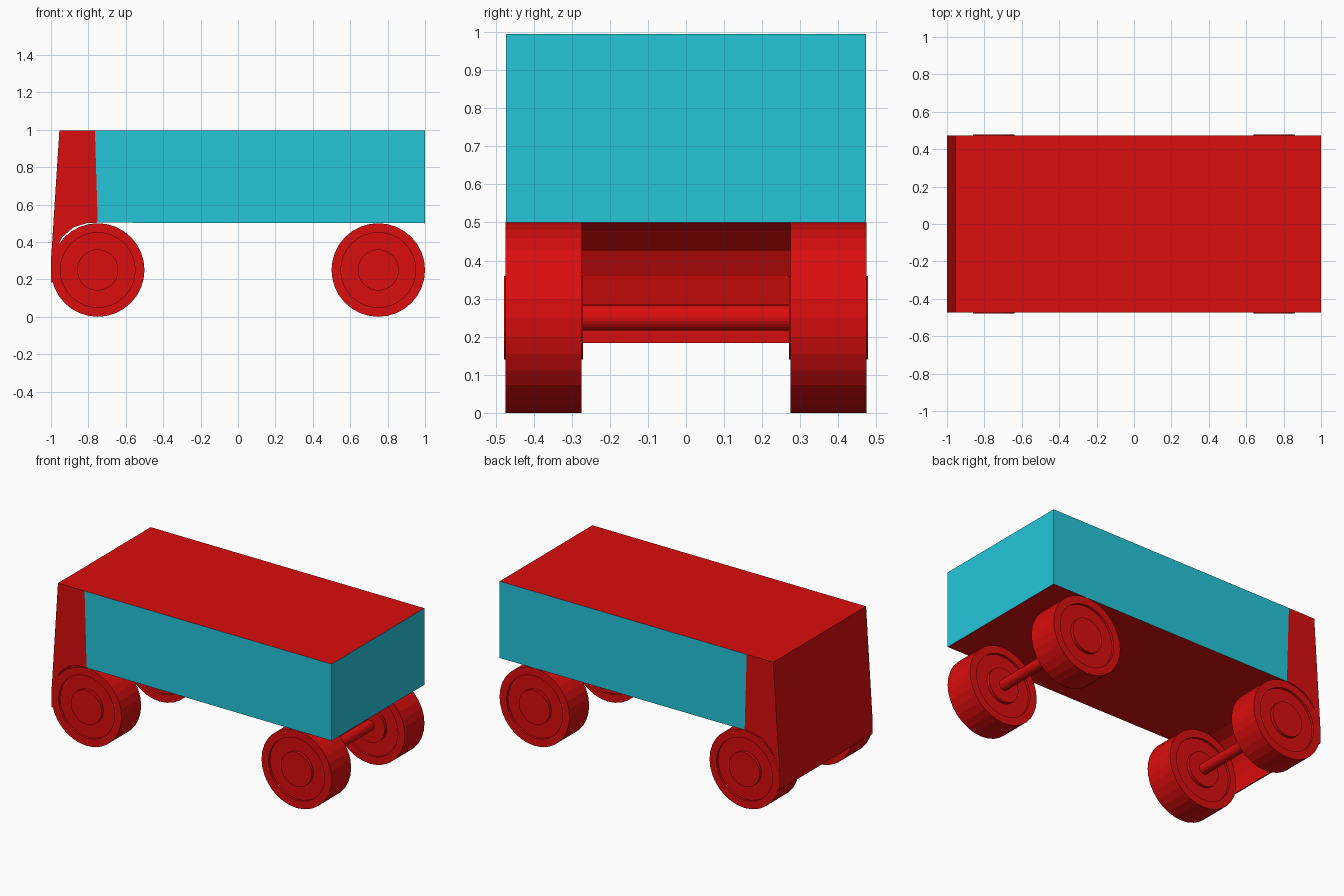
import bpy, bmesh, math
from mathutils import Vector

if "Cube" in bpy.data.objects:
    bpy.data.objects.remove(bpy.data.objects["Cube"])


def material(name, col):
    m = bpy.data.materials.new(name)
    m.diffuse_color = (*col, 1)
    m.use_nodes = True
    m.node_tree.nodes["Principled BSDF"].inputs["Base Color"].default_value = m.diffuse_color
    return m


red = material("red paint", (0.70, 0.004, 0.004))
cyan = material("cyan panel", (0.019, 0.56, 0.70))


def finish(name, bm, mats, smooth=None):
    bmesh.ops.recalc_face_normals(bm, faces=bm.faces[:])
    me = bpy.data.meshes.new(name)
    bm.to_mesh(me)
    bm.free()
    for m in mats:
        me.materials.append(m)
    ob = bpy.data.objects.new(name, me)
    bpy.context.collection.objects.link(ob)
    return ob


# Body: side profile (x, z) split into a long cargo part and a sloped tail over the wheel arch
W = 0.473
profile = [(1, 0.5), (1, 0.995), (-0.765, 0.995), (-0.75, 0.503),
           (-0.955, 0.995), (-1, 0.30), (-1, 0.183), (-0.992, 0.183), (-0.99, 0.285),
           (-0.972, 0.36), (-0.94, 0.425), (-0.88, 0.478), (-0.81, 0.50)]
cargo = [0, 1, 2, 3]
tail = [2, 4, 5, 6, 7, 8, 9, 10, 11, 12, 3]
outline = [0, 1] + tail
bm = bmesh.new()
near = [bm.verts.new((x, -W, z)) for x, z in profile]
far = [bm.verts.new((x, W, z)) for x, z in profile]
for side in (near, far):
    bm.faces.new([side[i] for i in cargo]).material_index = 1
    bm.faces.new([side[i] for i in tail])
for a, b in zip(outline, outline[1:] + outline[:1]):
    f = bm.faces.new([near[a], near[b], far[b], far[a]])
    f.material_index = 1 if (a, b) == (0, 1) else 0
finish("body", bm, [red, cyan])


# Turned parts: profile of (radius, y) spun around the y axis
def lathe(name, pts, x, z, n):
    bm = bmesh.new()
    rings = []
    for r, y in pts:
        rings.append([bm.verts.new((x + r * math.sin(2 * math.pi * i / n), y,
                                    z + r * math.cos(2 * math.pi * i / n))) for i in range(n)])
    for p, q in zip(rings, rings[1:]):
        for i in range(n):
            j = (i + 1) % n
            bm.faces.new([p[i], p[j], q[j], q[i]])
    bm.faces.new(rings[0])
    bm.faces.new(rings[-1])
    return finish(name, bm, [red])


# Wheels with a recessed disc and a raised hub on both faces, joined by axles
half = [(0.11, 0.104), (0.11, 0.085), (0.20, 0.085), (0.20, 0.10), (0.25, 0.10)]
wheel = half + [(r, -y) for r, y in reversed(half)]
for x, end in ((0.75, "front"), (-0.75, "rear")):
    for s, side in ((-1, "near"), (1, "far")):
        lathe(f"{end}_wheel_{side}", [(r, y + s * 0.374) for r, y in wheel], x, 0.25, 32)
    lathe(f"{end}_axle", [(0.034, -0.29), (0.034, 0.29)], x, 0.25, 24)
